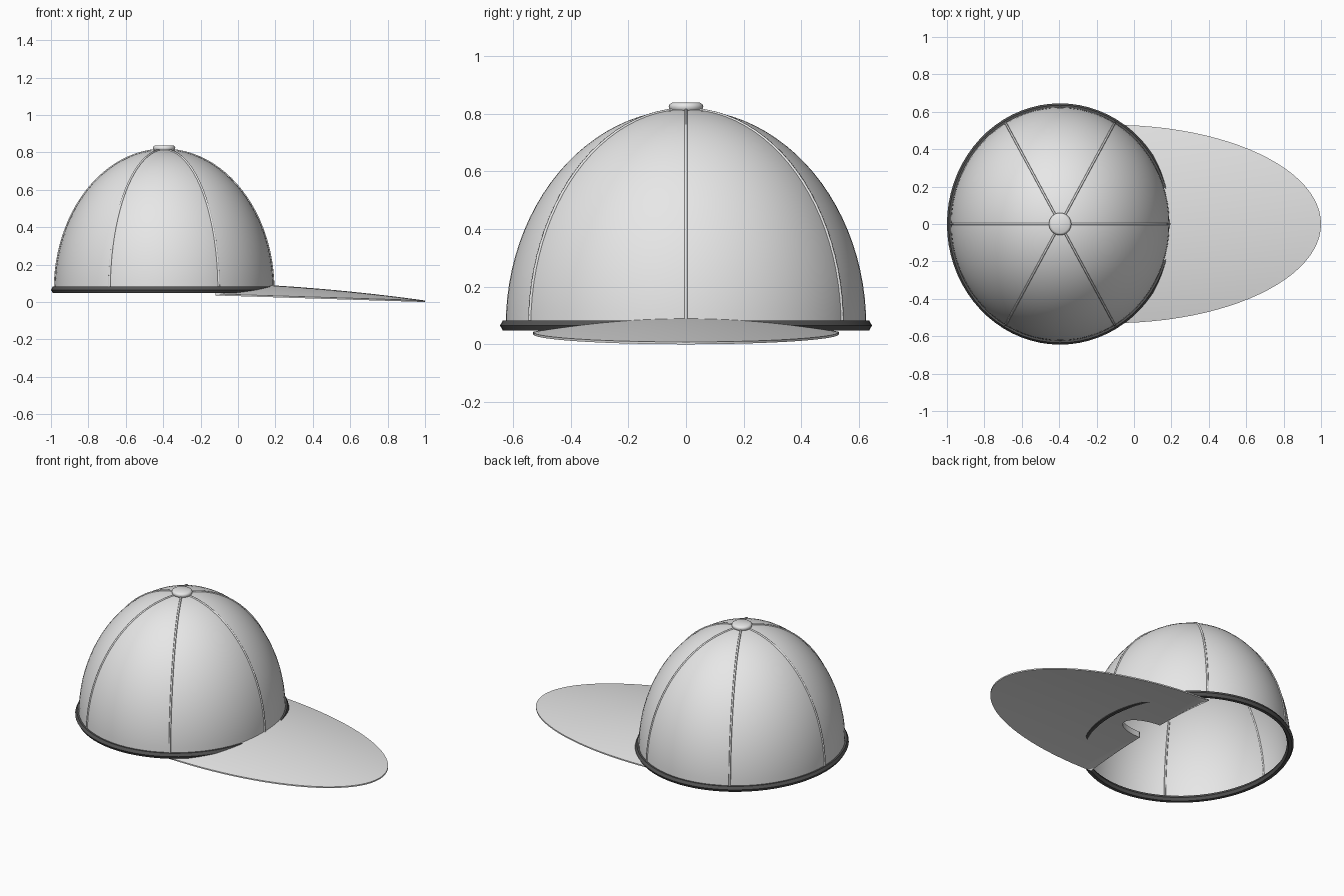
import bpy, bmesh, math

if "Cube" in bpy.data.objects:
    bpy.data.objects.remove(bpy.data.objects["Cube"])

CX, RX, RY = -0.395, 0.585, 0.625      # crown centre and radii
Z0, H = 0.065, 0.75                    # crown base height and rise


def material(name, v):
    m = bpy.data.materials.new(name)
    m.diffuse_color = (v, v, v, 1)
    m.use_nodes = True
    m.node_tree.nodes["Principled BSDF"].inputs["Base Color"].default_value = m.diffuse_color
    return m


light = material("light grey cloth", 0.8)
dark = material("dark grey trim", 0.09)


def grid_object(name, rows, mat, wrap_u=False, wrap_v=False, angle=40):
    """Skin a list of point rows with quads."""
    bm = bmesh.new()
    vs = [[bm.verts.new(p) for p in r] for r in rows]
    nu, nv = len(vs), len(vs[0])
    for i in range(nu if wrap_u else nu - 1):
        for j in range(nv if wrap_v else nv - 1):
            a, b = (i + 1) % nu, (j + 1) % nv
            bm.faces.new((vs[i][j], vs[a][j], vs[a][b], vs[i][b]))
    bmesh.ops.remove_doubles(bm, verts=bm.verts, dist=1e-5)
    bmesh.ops.recalc_face_normals(bm, faces=bm.faces)
    me = bpy.data.meshes.new(name)
    bm.to_mesh(me)
    bm.free()
    me.materials.append(mat)
    ob = bpy.data.objects.new(name, me)
    bpy.context.collection.objects.link(ob)
    bpy.ops.object.select_all(action='DESELECT')
    ob.select_set(True)
    bpy.context.view_layer.objects.active = ob
    bpy.ops.object.shade_smooth_by_angle(angle=math.radians(angle))
    return ob


def dome(a, t):
    """Point on the crown: heading a, elevation t."""
    return (CX + RX * math.cos(t) * math.cos(a),
            RY * math.cos(t) * math.sin(a), Z0 + H * math.sin(t))


def ring(n):
    return [2 * math.pi * i / n for i in range(n)]


# Crown: open half ellipsoid
grid_object("crown", [[dome(a, math.pi / 2 * j / 24) for j in range(25)] for a in ring(72)],
            light, wrap_u=True)

# Sweatband: six-sided ring around the lower rim
grid_object("rim_band",
            [[(CX + (RX + 0.02 * math.cos(b)) * math.cos(a),
               (RY + 0.02 * math.cos(b)) * math.sin(a),
               Z0 + 0.02 * math.sin(b)) for b in ring(6)] for a in ring(72)],
            dark, wrap_u=True, wrap_v=True)

# Button on top
profile = [(0, 0.838), (0.048, 0.838), (0.057, 0.832), (0.06, 0.824),
           (0.057, 0.814), (0.048, 0.805), (0, 0.805)]
grid_object("top_button",
            [[(CX + r * math.cos(a), r * math.sin(a), z) for r, z in profile] for a in ring(32)],
            light, wrap_u=True, angle=50)

# Six panel seams: thin tubes along the crown meridians
for k, a in enumerate(ring(6)):
    cu = bpy.data.curves.new(f"seam_{k + 1}", 'CURVE')
    cu.dimensions = '3D'
    cu.bevel_depth = 0.006
    cu.bevel_resolution = 1
    sp = cu.splines.new('POLY')
    sp.points.add(24)
    for j, p in enumerate(sp.points):
        p.co = (*dome(a, math.pi / 2 * j / 24), 1)
    cu.materials.append(light)
    bpy.context.collection.objects.link(bpy.data.objects.new(cu.name, cu))

# Brim: domed half-ellipse with a small inner notch, sloping down to the tip
BX, BA, BB = -0.12, 1.12, 0.53


def brim_point(a, s, lift, arch):
    x = BA * s * math.cos(a)
    return (BX + x, BB * s * math.sin(a),
            0.035 * (1 - x / BA) + lift + arch * (1 - s * s))


radii = [0.17 + 0.83 * i / 14 for i in range(15)]
rows = []
for i in range(49):
    a = -math.pi / 2 + math.pi * i / 48
    rows.append([brim_point(a, s, 0, 0.03) for s in radii]
                + [brim_point(a, s, 0.008, 0.06) for s in reversed(radii)])
brim = grid_object("brim", rows, light, wrap_v=True)

# Close the two straight back ends of the brim
bm = bmesh.new()
bm.from_mesh(brim.data)
bmesh.ops.holes_fill(bm, edges=[e for e in bm.edges if e.is_boundary], sides=0)
bmesh.ops.recalc_face_normals(bm, faces=bm.faces)
bm.to_mesh(brim.data)
bm.free()
